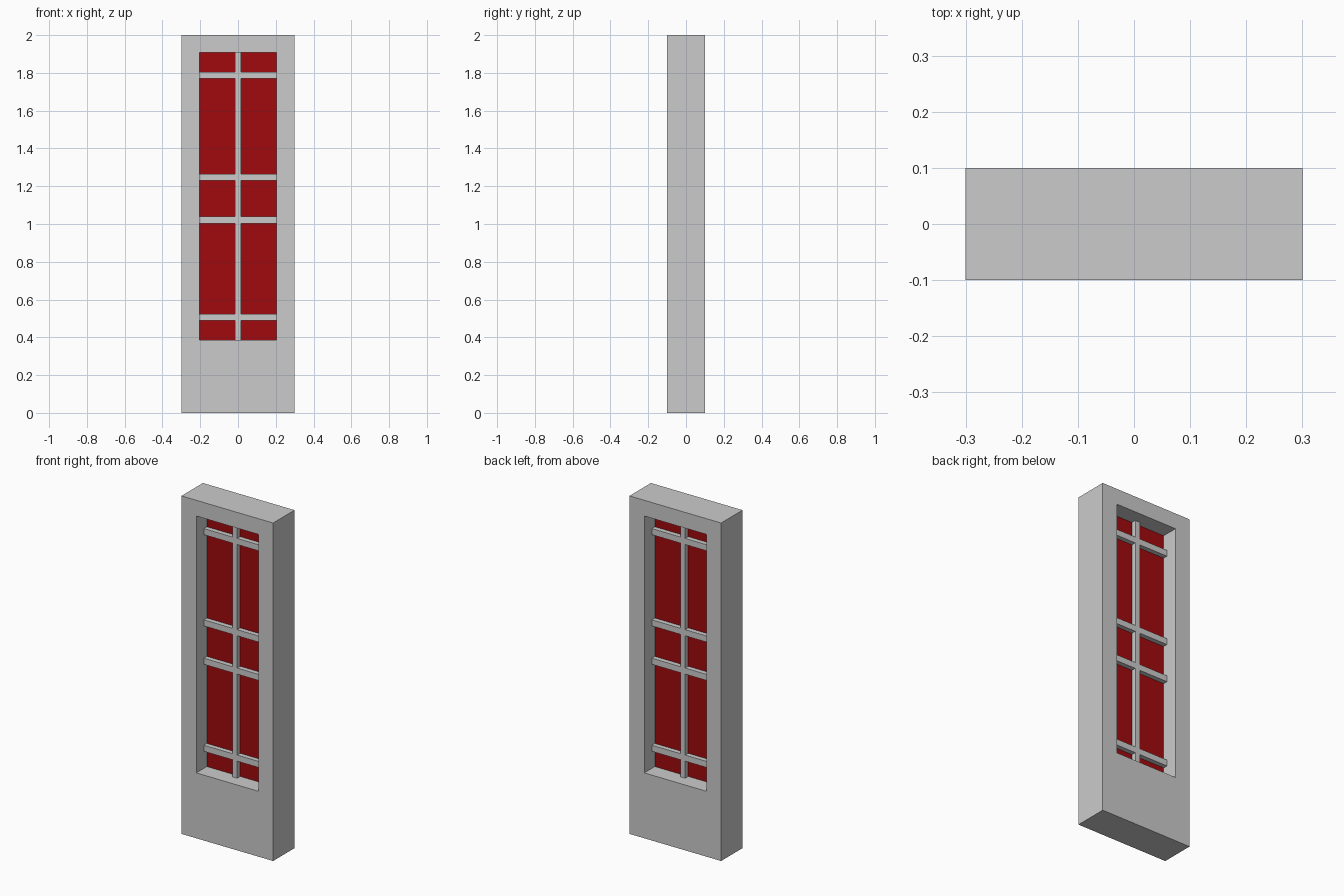
import bpy, bmesh

if "Cube" in bpy.data.objects:
    bpy.data.objects.remove(bpy.data.objects["Cube"])

OX, OZ0, OZ1 = 0.203, 0.387, 1.907   # opening half width, bottom, top
BAR_Y = 0.03                         # half depth of glazing bars


def box(name, lo, hi):
    bm = bmesh.new()
    bmesh.ops.create_cube(bm, size=1)
    for v in bm.verts:
        v.co = [(a + b) / 2 + c * (b - a) for a, b, c in zip(lo, hi, v.co)]
    me = bpy.data.meshes.new(name)
    bm.to_mesh(me)
    bm.free()
    ob = bpy.data.objects.new(name, me)
    bpy.context.collection.objects.link(ob)
    return ob


# Door slab with the window opening bridged between front and back rings
bm = bmesh.new()


def ring(x, z0, z1, y):
    return [bm.verts.new(p) for p in ((-x, y, z0), (x, y, z0), (x, y, z1), (-x, y, z1))]


loops = [ring(0.3, 0, 2, -0.1), ring(OX, OZ0, OZ1, -0.1),
         ring(OX, OZ0, OZ1, 0.1), ring(0.3, 0, 2, 0.1)]
for k in range(4):
    a, b = loops[k], loops[(k + 1) % 4]
    for i in range(4):
        j = (i + 1) % 4
        bm.faces.new((a[i], a[j], b[j], b[i]))
bmesh.ops.recalc_face_normals(bm, faces=bm.faces)
mesh = bpy.data.meshes.new("door_frame")
bm.to_mesh(mesh)
bm.free()
bpy.context.collection.objects.link(bpy.data.objects.new("door_frame", mesh))

# Red glass pane in the middle of the opening
red = bpy.data.materials.new("red_glass")
red.diffuse_color = (0.35, 0.003, 0.004, 1)
red.use_nodes = True
red.node_tree.nodes["Principled BSDF"].inputs["Base Color"].default_value = red.diffuse_color
pane = box("glass_pane", (-OX, -0.002, OZ0), (OX, 0.002, OZ1))
pane.data.materials.append(red)

# Glazing bars: one upright, four pairs of crossbars butting against it
box("upright_bar", (-0.016, -BAR_Y, OZ0), (0.016, BAR_Y, OZ1))
for n, z in enumerate((0.506, 1.021, 1.248, 1.788)):
    for side, x0, x1 in (("left", -OX, -0.016), ("right", 0.016, OX)):
        box(f"crossbar_{side}_{n + 1}", (x0, -BAR_Y, z - 0.018), (x1, BAR_Y, z + 0.018))
